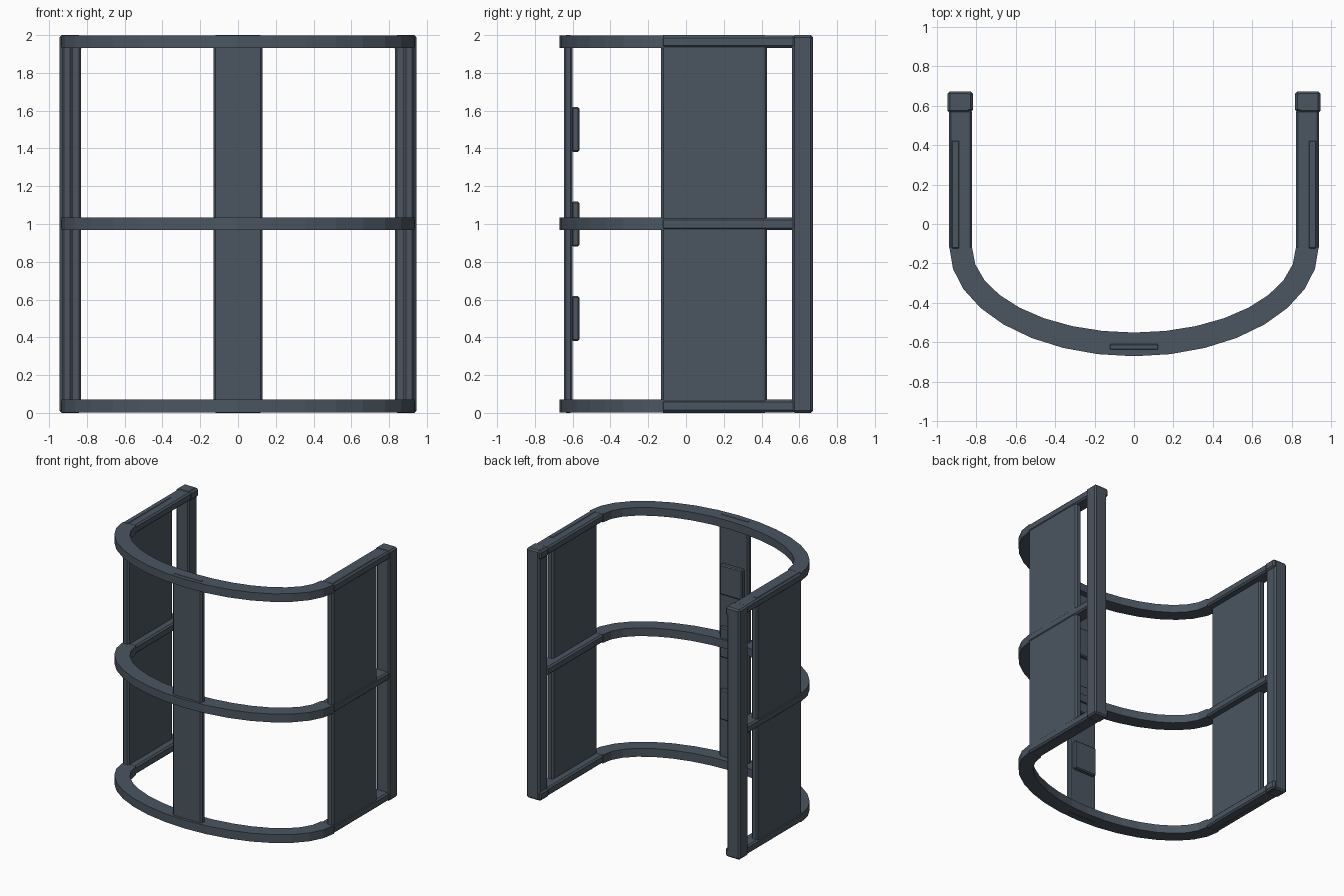
import bpy, bmesh, math

if "Cube" in bpy.data.objects:
    bpy.data.objects.remove(bpy.data.objects["Cube"])

slate = bpy.data.materials.new("dark slate")
slate.diffuse_color = (0.07, 0.093, 0.117, 1)
slate.use_nodes = True
slate.node_tree.nodes["Principled BSDF"].inputs["Base Color"].default_value = slate.diffuse_color


def finish(name, bm, bevel=0.0):
    bmesh.ops.recalc_face_normals(bm, faces=bm.faces)
    if bevel:
        bmesh.ops.bevel(bm, geom=bm.edges[:], offset=bevel, segments=1,
                        affect='EDGES', profile=0.5)
    me = bpy.data.meshes.new(name)
    bm.to_mesh(me)
    bm.free()
    me.materials.append(slate)
    ob = bpy.data.objects.new(name, me)
    bpy.context.collection.objects.link(ob)
    return ob


def box(name, x, y, z, bevel=0.012):
    bm = bmesh.new()
    bmesh.ops.create_cube(bm, size=1)
    for v in bm.verts:
        for i, (a, b) in enumerate((x, y, z)):
            v.co[i] = a + (v.co[i] + 0.5) * (b - a)
    return finish(name, bm, bevel)


def arc_band(name, z0, z1, n=16):
    # half-ellipse hoop with a rectangular section
    bm = bmesh.new()
    sections = []
    for i in range(n + 1):
        a = math.pi * i / n
        c, s = math.cos(a), math.sin(a)
        sections.append([bm.verts.new((rx * c, -0.12 - ry * s, z))
                         for rx, ry, z in ((0.935, 0.55, z0), (0.935, 0.55, z1),
                                           (0.82, 0.43, z1), (0.82, 0.43, z0))])
    for p, q in zip(sections, sections[1:]):
        for k in range(4):
            j = (k + 1) % 4
            bm.faces.new((p[k], p[j], q[j], q[k]))
    bm.faces.new(sections[0])
    bm.faces.new(sections[-1][::-1])
    return finish(name, bm)


def span(side, a, b):
    return (a, b) if side > 0 else (-b, -a)


# curved hoops with straight side rails at three heights
levels = {"bottom": (0.003, 0.07), "middle": (0.968, 1.034), "top": (1.932, 1.997)}
for label, z in levels.items():
    arc_band(label + "_hoop", *z)
    for side, s in (("right", 1), ("left", -1)):
        box(f"{label}_{side}_rail", span(s, 0.82, 0.938), (-0.13, 0.58), z)

# side panels, rear posts and post end caps
for side, s in (("right", 1), ("left", -1)):
    box(side + "_panel", span(s, 0.877, 0.932), (-0.132, 0.43), (0, 2))
    box(side + "_post", span(s, 0.83, 0.945), (0.562, 0.672), (0, 2))
    for label, z in (("bottom", (0.001, 0.07)), ("top", (1.93, 1.999))):
        box(f"{label}_{side}_post_cap", span(s, 0.816, 0.944), (0.567, 0.671), z)

# front column with three plates on its inner face
box("front_column", (-0.13, 0.13), (-0.646, -0.6), (0, 2))
for i, zc in enumerate((0.5, 1.0, 1.5)):
    box(f"column_plate_{i + 1}", (-0.1, 0.1), (-0.605, -0.565),
        (zc - 0.12, zc + 0.12), 0.008)
